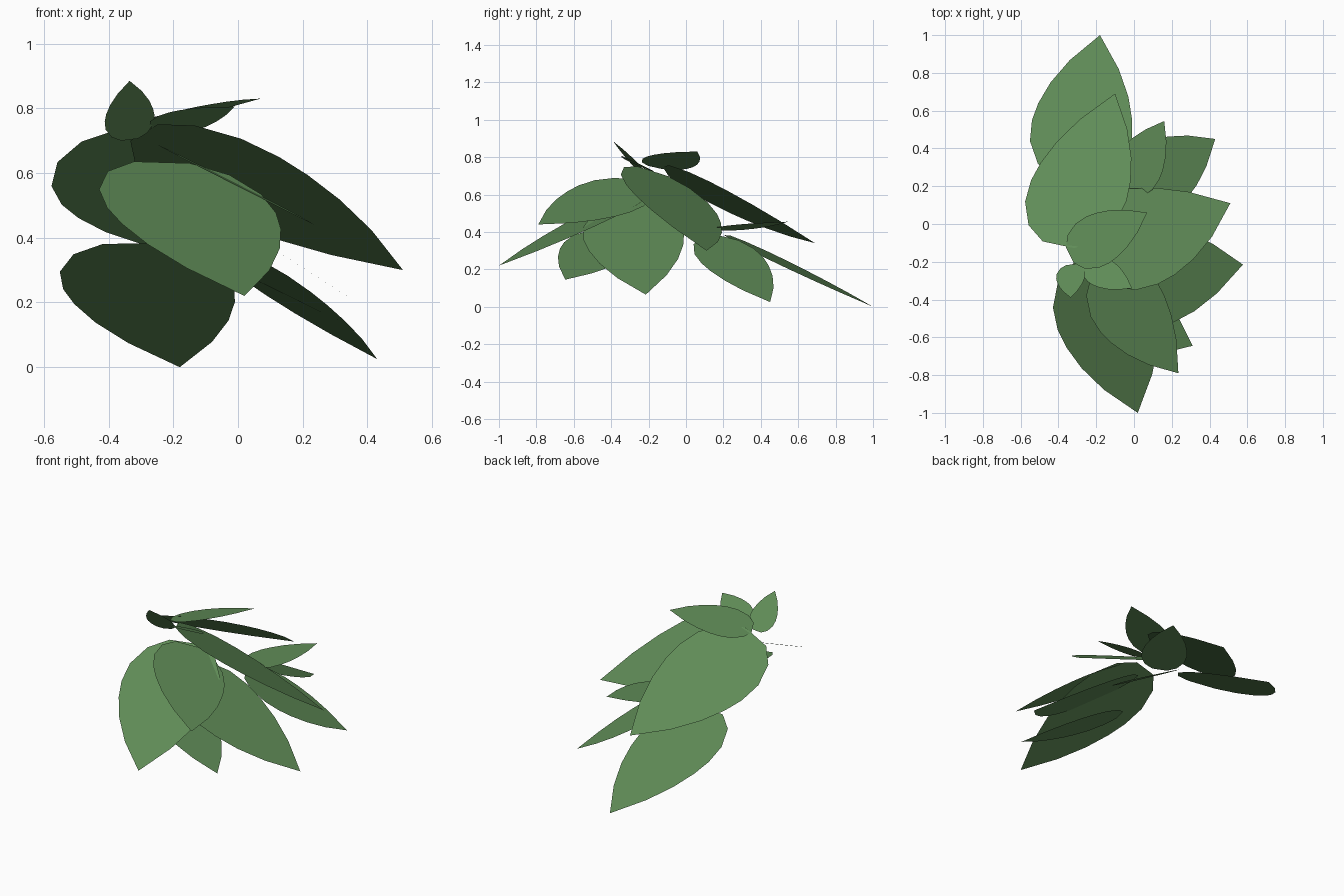
import bpy
from mathutils import Vector

if "Cube" in bpy.data.objects:
    bpy.data.objects.remove(bpy.data.objects["Cube"])

green = bpy.data.materials.new("leaf green")
green.diffuse_color = (0.115, 0.26, 0.095, 1)
green.use_nodes = True
green.node_tree.nodes["Principled BSDF"].inputs["Base Color"].default_value = green.diffuse_color

# Half outline of a leaf: (position along the midrib, share of half width)
PROFILE = [(0.0, 0.33), (0.08, 0.72), (0.22, 0.96), (0.36, 1.0),
           (0.48, 0.94), (0.63, 0.78), (0.80, 0.49)]


def leaf(name, base, tip, side, ratio=0.295):
    """Flat pointed blade from base to tip, spreading along the side direction."""
    base, tip, side = Vector(base), Vector(tip), Vector(side)
    axis = tip - base
    side -= axis * side.dot(axis) / axis.length_squared
    side = side.normalized() * axis.length * ratio
    if side.cross(axis).z < 0:          # keep the upper face outward
        side = -side
    right = [base + axis * t + side * w for t, w in PROFILE]
    left = [base + axis * t - side * w for t, w in PROFILE]
    # rounded base, blade edge, sharp tip
    verts = [base] + right + [tip] + left[::-1]
    mesh = bpy.data.meshes.new(name)
    mesh.from_pydata(verts, [], [list(range(len(verts)))])
    mesh.materials.append(green)
    obj = bpy.data.objects.new(name, mesh)
    bpy.context.collection.objects.link(obj)
    return obj


# Lower ring of leaves
leaf("lower_leaf_back", (-.33, .22, .382), (-.18, 1.0, 0.0), (-.26, .05, -.004), .305)
leaf("lower_leaf_back_right", (-.045, .135, .373), (.43, .45, .025), (-.112, .16, .024), .29)
leaf("lower_leaf_right", (-.17, -.315, .545), (.577, -.215, .065), (-.025, .27, .016), .302)
leaf("lower_leaf_front_right", (-.21, -.38, .40), (.31, -.645, .145), (.09, .17, -.045), .305)
leaf("inner_leaf_back", (-.06, .16, .41), (.16, .545, .455), (.115, -.05, .01))

# Upper ring of leaves
leaf("upper_leaf_back", (-.40, -.11, .725), (-.10, .69, .34), (-.255, .055, -.085), .29)
leaf("upper_leaf_right", (-.29, -.18, .725), (.51, .11, .30), (-.133, .25, -.08), .30)
leaf("upper_leaf_front_right", (-.18, -.235, .655), (.235, -.79, .44), (.19, .13, -.093), .295)
leaf("upper_leaf_front", (-.235, -.18, .633), (.02, -1.0, .22), (.27, .095, -.005), .288)

# Small young leaves at the crown
leaf("crown_leaf_right", (-.34, -.165, .745), (.07, .06, .83), (-.08, .12, -.033))
leaf("crown_leaf_front", (-.335, -.215, .703), (-.335, -.39, .885), (.078, .01, .01), .31)
leaf("crown_leaf_front_right", (-.26, -.21, .735), (-.01, -.34, .805), (.04, .075, -.03))
